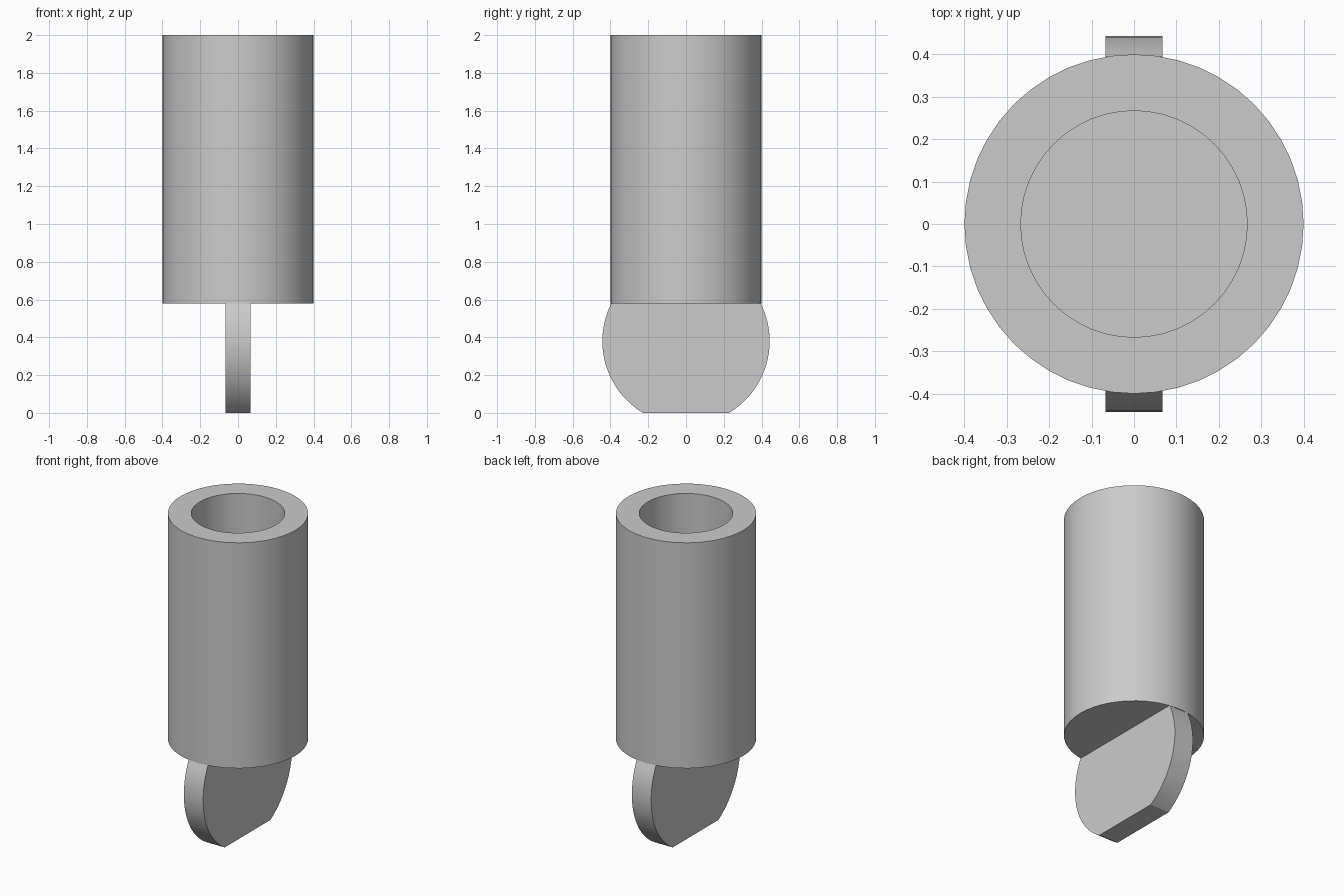
import bpy
import bmesh
import math

cube = bpy.data.objects.get("Cube")
if cube:
    bpy.data.objects.remove(cube, do_unlink=True)

SEGMENTS = 48
BODY_RADIUS, HOLE_RADIUS = 0.4, 0.267
BODY_BOTTOM, BODY_TOP, HOLE_FLOOR = 0.58, 2.0, 0.71
BLADE_RADIUS, BLADE_CENTRE, BLADE_HALF = 0.443, 0.38, 0.067

grey = bpy.data.materials.new("plain grey")
grey.use_nodes = True
colour = (0.6, 0.6, 0.6, 1)
grey.diffuse_color = colour
grey.node_tree.nodes["Principled BSDF"].inputs["Base Color"].default_value = colour


def finish(name, bm):
    """Turn a bmesh into a grey object with smooth curves and sharp edges."""
    bmesh.ops.recalc_face_normals(bm, faces=bm.faces)
    mesh = bpy.data.meshes.new(name)
    bm.to_mesh(mesh)
    bm.free()
    mesh.materials.append(grey)
    obj = bpy.data.objects.new(name, mesh)
    bpy.context.collection.objects.link(obj)
    bpy.ops.object.select_all(action="DESELECT")
    obj.select_set(True)
    bpy.context.view_layer.objects.active = obj
    bpy.ops.object.shade_smooth_by_angle(angle=math.radians(30))
    return obj


# Socket body: rings from the outer bottom, over the rim, down to the hole floor
bm = bmesh.new()
rings = []
for radius, z in ((BODY_RADIUS, BODY_BOTTOM), (BODY_RADIUS, BODY_TOP),
                  (HOLE_RADIUS, BODY_TOP), (HOLE_RADIUS, HOLE_FLOOR)):
    angles = [math.tau * i / SEGMENTS for i in range(SEGMENTS)]
    rings.append([bm.verts.new((radius * math.cos(a), radius * math.sin(a), z))
                  for a in angles])
for lower, upper in zip(rings, rings[1:]):
    for i in range(SEGMENTS):
        j = (i + 1) % SEGMENTS
        bm.faces.new((lower[i], lower[j], upper[j], upper[i]))
bm.faces.new(rings[0])
bm.faces.new(rings[-1])
finish("socket_body", bm)

# Blade: a disc slice cut flat at the ground and at the body's underside
bm = bmesh.new()
low = math.asin(-BLADE_CENTRE / BLADE_RADIUS)
high = math.asin((BODY_BOTTOM - BLADE_CENTRE) / BLADE_RADIUS)
STEPS = 20
arc = [low + (high - low) * i / STEPS for i in range(STEPS + 1)]
side = [(BLADE_RADIUS * math.cos(a), BLADE_CENTRE + BLADE_RADIUS * math.sin(a))
        for a in arc]
outline = side + [(-y, z) for y, z in reversed(side)]
face = bm.faces.new([bm.verts.new((-BLADE_HALF, y, z)) for y, z in outline])
extruded = bmesh.ops.extrude_face_region(bm, geom=[face], use_keep_orig=True)
moved = [v for v in extruded["geom"] if isinstance(v, bmesh.types.BMVert)]
bmesh.ops.translate(bm, verts=moved, vec=(2 * BLADE_HALF, 0, 0))
finish("blade", bm)
